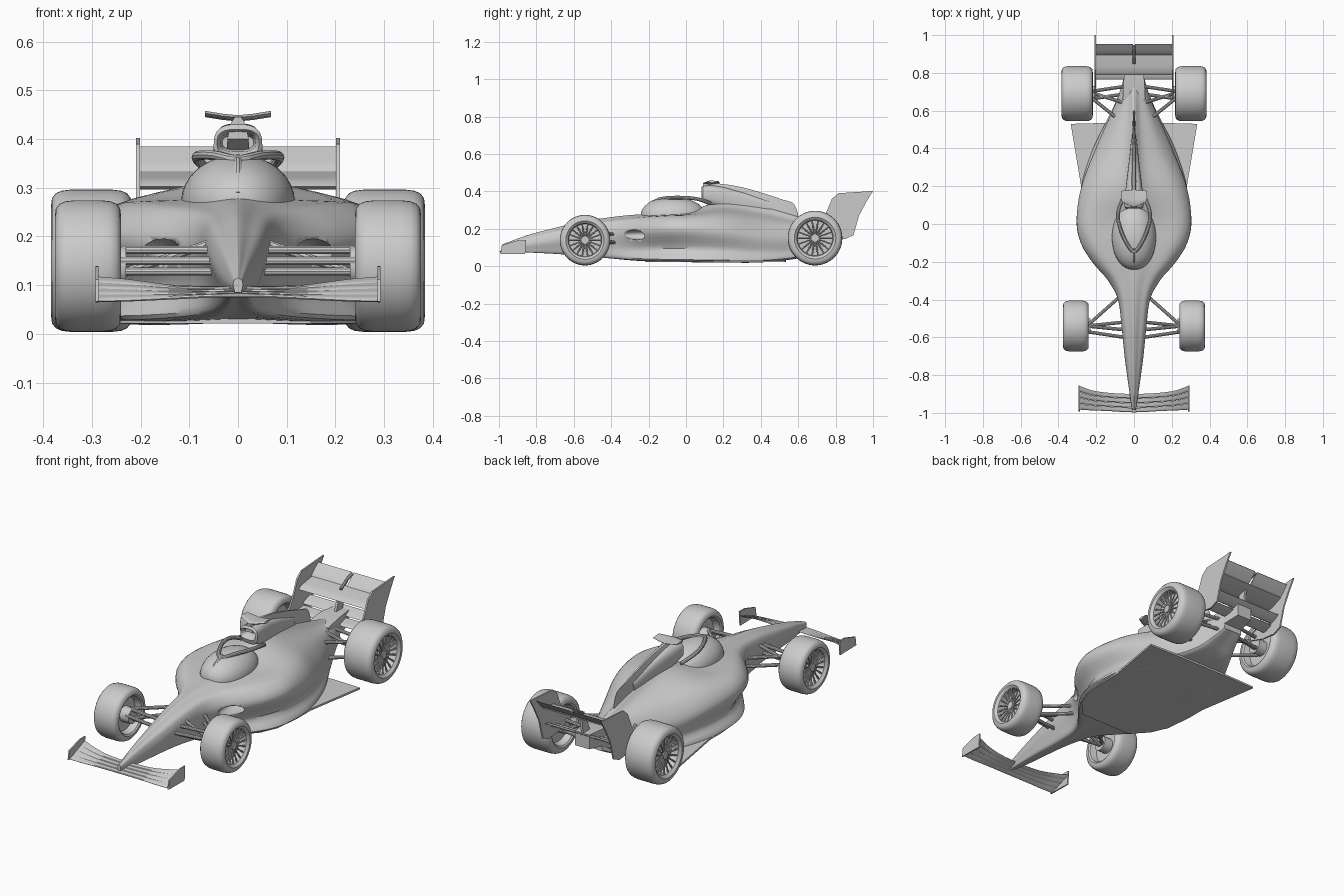
import bpy, bmesh
from math import sin, cos, pi, radians
from mathutils import Vector

if "Cube" in bpy.data.objects:
    bpy.data.objects.remove(bpy.data.objects["Cube"])


def make(name, lofts, mirror=False, angle=35):
    """Object from one or more lofts; a loft is a list of equal-length closed rings."""
    bm = bmesh.new()
    for rings in lofts:
        vs = [[bm.verts.new(p) for p in r] for r in rings]
        n = len(vs[0])
        for a, b in zip(vs, vs[1:]):
            for i in range(n):
                j = (i + 1) % n
                bm.faces.new((a[i], a[j], b[j], b[i]))
        bm.faces.new(vs[0][::-1])
        bm.faces.new(vs[-1])
    bmesh.ops.recalc_face_normals(bm, faces=bm.faces)
    me = bpy.data.meshes.new(name)
    bm.to_mesh(me)
    bm.free()
    ob = bpy.data.objects.new(name, me)
    bpy.context.collection.objects.link(ob)
    bpy.ops.object.select_all(action='DESELECT')
    ob.select_set(True)
    bpy.context.view_layer.objects.active = ob
    bpy.ops.object.shade_smooth_by_angle(angle=radians(angle))
    if mirror:
        ob.modifiers.new("Mirror", 'MIRROR')
    return ob


def spline(pts, n, closed=False):
    """Catmull-Rom points through tuples of any length."""
    pts = [Vector(p) for p in pts]
    m, out = len(pts), []
    for i in range(m if closed else m - 1):
        if closed:
            a, b, c, d = (pts[(i + k) % m] for k in (-1, 0, 1, 2))
        else:
            a, b, c, d = (pts[min(max(i + k, 0), m - 1)] for k in (-1, 0, 1, 2))
        for k in range(n):
            t = k / n
            out.append(0.5 * (2 * b + (c - a) * t + (2 * a - 5 * b + 4 * c - d) * t * t
                              + (3 * b - a - 3 * c + d) * t ** 3))
    return out if closed else out + [pts[-1]]


def tube(path, r, n=10):
    path = [Vector(p) for p in path]
    rings = []
    for i, p in enumerate(path):
        q = (path[min(i + 1, len(path) - 1)] - path[max(i - 1, 0)]).to_track_quat('Z', 'Y')
        rings.append([p + q @ Vector((r * cos(2 * pi * k / n), r * sin(2 * pi * k / n), 0)) for k in range(n)])
    return rings


def plate(pts, x0, x1):
    return [[(x, y, z) for y, z in pts] for x in (x0, x1)]


def foil(y0, z0, y1, z1, t):
    """Thin cambered wing section as (y, z) points."""
    up = [(0, 0), (.12, .6), (.4, .6), (1, .1)]
    lo = [(1, -.1), (.4, -1), (.1, -.7)]
    return [(y0 + (y1 - y0) * u, z0 + (z1 - z0) * u + v * t) for u, v in up + lo]


def ellipsoid(c, r, n=28, power=1.0):
    rings = []
    for i in range(n + 1):
        a = .04 + (pi - .08) * i / n
        s = sin(a) ** power
        rings.append([(c[0] + r[0] * s * cos(2 * pi * k / 32), c[1] - r[1] * cos(a),
                       c[2] + r[2] * s * sin(2 * pi * k / 32)) for k in range(32)])
    return rings


# Main body: y, bottom z, bottom w, undercut w, mid w, mid z, shoulder w, shoulder z, top w, top z
stations = [
    (-.985, .085, .006, .008, .010, .100, .008, .110, .004, .115),
    (-.85, .075, .018, .024, .030, .115, .024, .145, .012, .165),
    (-.70, .068, .025, .038, .050, .140, .040, .180, .020, .205),
    (-.55, .058, .032, .048, .065, .165, .054, .213, .026, .240),
    (-.40, .045, .055, .066, .085, .180, .070, .235, .035, .262),
    (-.30, .036, .110, .105, .138, .185, .105, .245, .050, .273),
    (-.20, .030, .190, .165, .222, .190, .175, .255, .085, .280),
    (-.10, .028, .250, .220, .282, .195, .230, .262, .110, .285),
    (.02, .026, .275, .255, .304, .195, .252, .265, .115, .295),
    (.20, .024, .265, .250, .278, .185, .215, .268, .075, .350),
    (.40, .024, .205, .195, .200, .160, .140, .240, .045, .325),
    (.60, .045, .110, .110, .112, .150, .080, .210, .030, .265),
    (.70, .085, .070, .072, .075, .160, .055, .205, .025, .235),
    (.77, .120, .050, .052, .055, .170, .045, .205, .022, .220)]
rings = []
for y, zb, wb, wu, wm, zm, ws, zs, wt, zt in spline(stations, 5):
    half = [(wb, zb), (wu, zb + .4 * (zm - zb)), (wm, zm), (ws, zs), (wt, zs + .55 * (zt - zs))]
    sec = [(0, zb)] + half + [(0, zt)] + [(-x, z) for x, z in half[::-1]]
    rings.append([(p[0], y, p[1]) for p in spline(sec, 5, True)])
body = make("body_shell", [rings])

# Sidepod inlets cut into the body
cutter = make("inlet_cutter", [ellipsoid((.15, -.26, .168), (.048, .10, .027), 16)], True)
cutter.hide_render = True
cutter.display_type = 'WIRE'
cut = body.modifiers.new("Inlets", 'BOOLEAN')
cut.operation = 'DIFFERENCE'
cut.object = cutter

# Cockpit canopy and protective hoop
make("cockpit_canopy", [ellipsoid((0, -.07, .27), (.117, .172, .098), power=.9)])
make("hoop_pillar", [tube(spline([(0, -.232, .285), (0, -.19, .335), (0, -.13, .36)], 5), .010)])
hoop = [(.06, .13, .335), (.083, .07, .357), (.08, .0, .366), (.045, -.09, .366), (0, -.145, .357)]
make("hoop_ring", [tube(spline(hoop + [(-x, y, z) for x, y, z in hoop[-2::-1]], 5), .010)])

# Airbox with hollow intake: y, centre z, half width, half height
airbox = [(.14, .393, .032, .014), (.095, .393, .036, .019), (.082, .392, .043, .028), (.09, .385, .050, .045),
          (.14, .378, .050, .054), (.20, .365, .043, .058), (.32, .335, .028, .055), (.45, .300, .014, .045)]
make("airbox", [[[(w * abs(cos(a)) ** .7 * (1 if cos(a) > 0 else -1), y,
                   z + h * abs(sin(a)) ** .7 * (1 if sin(a) > 0 else -1))
                  for a in [2 * pi * k / 32 for k in range(32)]] for y, z, w, h in airbox]])

# Engine cover fin: y, bottom z, top z, half thickness
fin = [(.09, .40, .445, .022), (.19, .35, .440, .022), (.30, .31, .422, .018),
       (.42, .28, .388, .013), (.52, .25, .355, .009), (.575, .24, .335, .006), (.60, .23, .275, .005)]
make("engine_fin", [[[(-t, y, b), (-t * .7, y, b + .7 * (z - b)), (-t * .3, y, z), (t * .3, y, z),
                      (t * .7, y, b + .7 * (z - b)), (t, y, b)] for y, b, z, t in spline(fin, 3)]])
make("camera_wing", [[[(x, y, z) for y, z in foil(a, h, b, h, .008)]
                      for x, a, b, h in [(0, .09, .18, .444), (.03, .10, .18, .447), (.068, .12, .175, .453)]]], True)

# Floor with flared rear corners
outline = [(0, -.22), (.15, -.22), (.225, -.14), (.265, -.05), (.28, .1), (.28, .2), (.335, .53), (.16, .535), (0, .535)]
make("floor", [[[(x, y, z) for x, y in outline] for z in (.021, .031)]], True)

# Gearbox and rear crash structure
make("gearbox", [[[(w, y, a), (w, y, b), (-w, y, b), (-w, y, a)] for y, w, a, b in
                  [(.66, .06, .13, .22), (.76, .055, .145, .235), (.86, .042, .16, .235)]]])

# Wheels: hub y, hub z, x range and radius
for name, cy, x0, x1, R in [("front", -.54, .240, .376, .135), ("rear", .69, .218, .384, .146)]:
    prof = [(x0 + .04, .02), (x0 + .04, .64 * R), (x0 + .006, .70 * R), (x0, .76 * R), (x0 + .002, .88 * R),
            (x0 + .010, .95 * R), (x0 + .022, .985 * R), (x0 + .04, R), (x1 - .04, R), (x1 - .022, .985 * R),
            (x1 - .010, .95 * R), (x1 - .002, .88 * R), (x1, .76 * R), (x1 - .006, .70 * R),
            (x1 - .012, .66 * R), (x1 - .05, .64 * R), (x1 - .05, .02)]
    cz = R + .004
    make(name + "_wheel", [[[(x, cy + r * cos(2 * pi * k / 56), cz + r * sin(2 * pi * k / 56))
                             for k in range(56)] for x, r in prof]], True)
    spokes = [tube([(x1 - .045, cy, cz), (x1 - .018, cy, cz)], .02, 20),
              tube([(x0 - .01, cy, cz), (x0 + .045, cy, cz)], .04, 20)]
    for k in range(18):
        c, s = cos(2 * pi * k / 18), sin(2 * pi * k / 18)
        spokes.append(tube([(x1 - .028, cy + .012 * c, cz + .012 * s),
                            (x1 - .016, cy + .66 * R * c, cz + .66 * R * s)], .0042, 6))
    make(name + "_wheel_spokes", spokes, True)

# Suspension arms
front = [((.07, -.38, z), (.25, -.54, z)) for z in (.172, .128)]
front += [((.05, -.56, z), (.25, -.54, z)) for z in (.172, .128)]
front += [((.05, -.60, .15), (.25, -.57, .15)), ((.06, -.52, .185), (.25, -.54, .12))]
make("front_suspension", [tube(p, .009) for p in front], True)
rear = [((.09, .56, z), (.24, .68, z)) for z in (.19, .11)]
rear += [((.04, .73, z), (.24, .70, z)) for z in (.19, .13)]
rear += [((.04, .69, .16), (.24, .66, .16)), ((.05, .64, .21), (.24, .70, .12))]
make("rear_suspension", [tube(p, .009) for p in rear], True)

# Front wing: x, front y, rear y, low z, high z
span = [(0, -.997, -.900, .078, .098), (.06, -.995, -.897, .077, .097), (.14, -.990, -.892, .073, .100),
        (.22, -.987, -.880, .069, .110), (.288, -.983, -.855, .067, .116)]
elements = []
for i in range(4):
    elements.append([[(x, y, z) for y, z in foil(f + (r - f) * i / 4, lo + (hi - lo) * i / 4,
                                                f + (r - f) * (i + .95) / 4, lo + (hi - lo) * (i + 1.1) / 4, .005)]
                     for x, f, r, lo, hi in spline(span, 4)])
make("front_wing", elements, True)
make("front_wing_endplate", [plate([(-.992, .066), (-.86, .064), (-.855, .139), (-.90, .138), (-.985, .112)],
                                   .286, .293)], True)

# Rear wing: split flap, main plane, lower beam wings, endplates and actuator
make("rear_wing_flap", [plate(foil(.895, .333, .952, .384, .007), .006, .203)], True)
make("rear_wing_main", [plate(foil(.79, .302, .905, .330, .012), -.203, .203)])
make("rear_beam_wings", [plate(foil(.765, .19, .83, .205, .008), -.203, .203),
                         plate(foil(.825, .215, .885, .24, .007), -.203, .203)])
end = [(.665, .205), (.72, .235), (.755, .30), (.78, .36), (.815, .39), (1.0, .402), (.965, .345),
       (.925, .27), (.905, .20), (.895, .165), (.85, .145), (.76, .155), (.67, .185)]
make("rear_wing_endplate", [plate(end, .201, .209)], True)
make("flap_actuator", [tube([(0, .85, .335), (0, .90, .365), (0, .945, .38)], .008)])
make("wing_pylon", [plate([(.80, .22), (.86, .22), (.87, .325), (.83, .31)], -.006, .006)])
